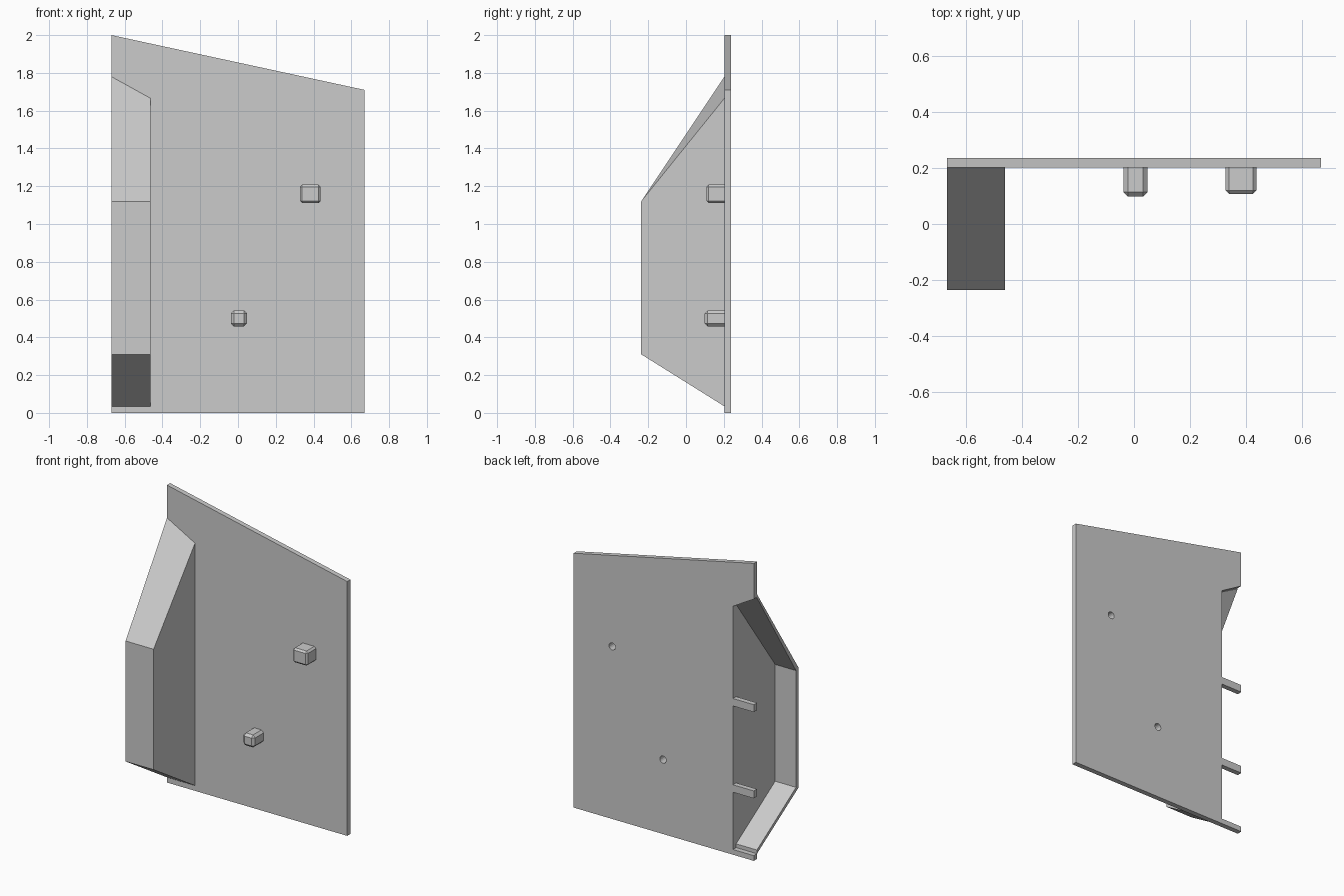
import bpy, bmesh
from mathutils import Vector, Matrix

if "Cube" in bpy.data.objects:
    bpy.data.objects.remove(bpy.data.objects["Cube"])

grey = bpy.data.materials.new("plain grey")
grey.use_nodes = True
colour = (0.6, 0.6, 0.6, 1)
grey.diffuse_color = colour
grey.node_tree.nodes["Principled BSDF"].inputs["Base Color"].default_value = colour

FRONT, BACK = 0.203, 0.237      # plate faces
SIDE, WALL, INNER = -0.67, -0.462, -0.515   # open edge, housing wall outside and inside


def make(name, bm):
    bmesh.ops.recalc_face_normals(bm, faces=bm.faces[:])
    mesh = bpy.data.meshes.new(name)
    bm.to_mesh(mesh)
    bm.free()
    mesh.materials.append(grey)
    obj = bpy.data.objects.new(name, mesh)
    bpy.context.collection.objects.link(obj)
    return obj


def drill(obj, cutter):
    mod = obj.modifiers.new("screw hole", "BOOLEAN")
    mod.operation = "DIFFERENCE"
    mod.solver = "EXACT"
    mod.object = cutter


# Back plate: sloped top, notch along one edge with two retaining fingers
outline = [(SIDE, 0), (-SIDE, 0), (-SIDE, 1.71), (SIDE, 2), (SIDE, 1.76), (INNER, 1.67)]
for z in (1.0, 0.42):
    outline += [(INNER, z + 0.05), (SIDE, z + 0.05), (SIDE, z), (INNER, z)]
outline += [(INNER, 0.035), (SIDE, 0.035)]
bm = bmesh.new()
face = bm.faces.new([bm.verts.new((x, FRONT, z)) for x, z in outline])
ext = bmesh.ops.extrude_face_region(bm, geom=[face])
bmesh.ops.translate(bm, vec=(0, BACK - FRONT, 0),
                    verts=[v for v in ext["geom"] if isinstance(v, bmesh.types.BMVert)])
plate = make("back_plate", bm)

# Hollow side housing, open at the back and at the outer edge
bm = bmesh.new()


def profile(x, top, inset):
    pts = [(FRONT, 0.035 + inset), (-0.237 + inset, 0.31 + inset / 2),
           (-0.237 + inset, 1.12 - inset / 2), (FRONT, top - inset)]
    return [bm.verts.new((x, y, z)) for y, z in pts]


loops = [profile(WALL, 1.665, 0), profile(SIDE, 1.78, 0),
         profile(SIDE, 1.78, 0.025), profile(INNER, 1.695, 0.025)]
for a, b in zip(loops, loops[1:]):
    for i in range(3):
        bm.faces.new((a[i], a[i + 1], b[i + 1], b[i]))
bm.faces.new(loops[0])
bm.faces.new(loops[-1])
for i in (0, 3):
    bm.faces.new([loop[i] for loop in loops])
make("side_housing", bm)

# Chamfered screw bosses with blind holes drilled from the back
for name, x, z, w, h, tip, chamfer in (("upper_boss", 0.383, 1.16, 0.11, 0.098, 0.108, 0.012),
                                       ("lower_boss", 0.005, 0.5, 0.086, 0.084, 0.098, 0.016)):
    bm = bmesh.new()
    depth = FRONT - tip
    bmesh.ops.create_cube(bm, size=1, matrix=Matrix.Translation((x, tip + depth / 2, z))
                          @ Matrix.Diagonal((w, depth, h, 1)))
    edges = [e for e in bm.edges if any(v.co.y < FRONT - 0.01 for v in e.verts)]
    bmesh.ops.bevel(bm, geom=edges, offset=chamfer, segments=1, affect="EDGES")
    boss = make(name, bm)

    bm = bmesh.new()
    bmesh.ops.create_cone(bm, cap_ends=True, segments=16, radius1=0.024, radius2=0.024, depth=0.14,
                          matrix=Matrix.Translation((x, 0.21, z)) @ Matrix.Rotation(1.5708, 4, "X"))
    cutter = make(name + "_hole_cutter", bm)
    cutter.hide_render = True
    cutter.hide_viewport = True
    cutter.display_type = "WIRE"
    drill(plate, cutter)
    drill(boss, cutter)
